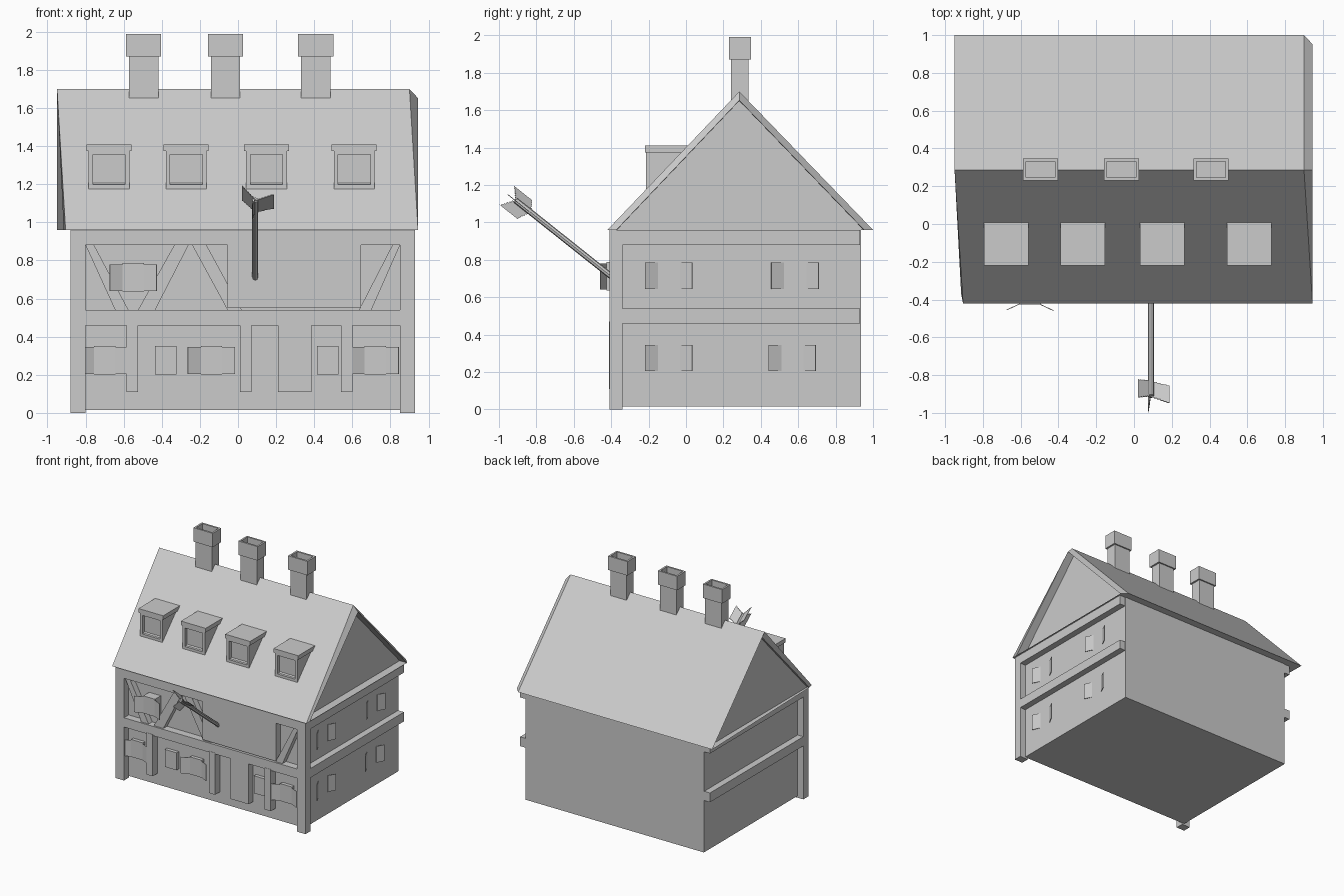
import bpy, bmesh
from mathutils import Vector

if "Cube" in bpy.data.objects:
    bpy.data.objects.remove(bpy.data.objects["Cube"])


def finish(name, bm):
    bmesh.ops.recalc_face_normals(bm, faces=bm.faces)
    me = bpy.data.meshes.new(name)
    bm.to_mesh(me)
    bm.free()
    ob = bpy.data.objects.new(name, me)
    bpy.context.collection.objects.link(ob)
    return ob


def loft(name, rings, hollow=None, rim=0.02, depth=0.04):
    """Skin closed rings; optionally recess the face pointing towards `hollow`."""
    bm = bmesh.new()
    vs = [[bm.verts.new(p) for p in r] for r in rings]
    n = len(rings[0])
    for a, b in zip(vs, vs[1:]):
        for i in range(n):
            j = (i + 1) % n
            bm.faces.new((a[i], a[j], b[j], b[i]))
    bm.faces.new(vs[0])
    bm.faces.new(vs[-1])
    if hollow:
        bmesh.ops.recalc_face_normals(bm, faces=bm.faces)
        bm.normal_update()
        f = max(bm.faces, key=lambda q: q.normal.dot(Vector(hollow)))
        bmesh.ops.inset_individual(bm, faces=[f], thickness=rim)
        d = Vector(hollow) * -depth
        ext = bmesh.ops.extrude_discrete_faces(bm, faces=[f])["faces"][0]
        bmesh.ops.translate(bm, verts=ext.verts, vec=d)
    return finish(name, bm)


def prism(name, pts, ext, **kw):
    e = Vector(ext)
    pts = [Vector(p) for p in pts]
    return loft(name, [pts, [p + e for p in pts]], **kw)


def box(name, x0, x1, y0, y1, z0, z1, **kw):
    return prism(name, [(x0, y0, z0), (x1, y0, z0), (x1, y1, z0), (x0, y1, z0)],
                 (0, 0, z1 - z0), **kw)


def shutter(hinge, tip, z0, z1):
    h, t = Vector((*hinge, z0)), Vector((*tip, z0))
    side = (t - h).cross(Vector((0, 0, 1))).normalized() * 0.004
    prism("shutter", [h, t, t + side, h + side], (0, 0, z1 - z0))


# Main walls
FRONT, RIGHT, LEFT = -0.345, 0.875, -0.825
box("walls", LEFT, RIGHT, FRONT, 0.935, 0.015, 0.96)

# Corner posts and belt beams
for x0, x1 in ((-0.88, -0.80), (0.85, 0.93)):
    box("corner_post", x0, x1, -0.41, -0.34, 0.0, 0.96)
    for z in (0.46, 0.88):
        box("side_beam", x0, x1, -0.41, 0.93, z, z + 0.08)
for z in (0.46, 0.88):
    box("front_beam", -0.80, 0.85, -0.41, -0.33, z, z + 0.08)

# Ground floor posts and door
for x in (-0.585, 0.01, 0.54):
    box("front_post", x, x + 0.06, -0.412, -0.34, 0.11, 0.47)
box("door", 0.21, 0.385, -0.405, -0.34, 0.11, 0.47)

# Upper floor diagonal braces: bottom x pair, top x pair
for b0, b1, t0, t1 in ((-0.645, -0.575, -0.80, -0.755), (-0.525, -0.435, -0.335, -0.26),
                       (-0.055, 0.02, -0.24, -0.165), (0.635, 0.70, 0.81, 0.85)):
    prism("brace", [(b0, -0.395, 0.54), (b1, -0.395, 0.54), (t1, -0.395, 0.88), (t0, -0.395, 0.88)],
          (0, 0.055, 0))
box("wall_panel", -0.055, 0.645, -0.405, -0.34, 0.55, 0.88)


# Front windows: left edge, bottom, face depth, shutters
for x, z, y, open_ in ((-0.755, 0.205, -0.375, True), (-0.435, 0.205, -0.375, False),
                       (-0.195, 0.205, -0.375, True), (0.415, 0.205, -0.375, False),
                       (0.665, 0.205, -0.375, True), (-0.605, 0.64, -0.425, True)):
    box("window", x, x + 0.112, y, -0.34, z - 0.003, z + 0.147)
    if open_:
        shutter((x, y), (x - 0.068, y - 0.032), z, z + 0.14)
        shutter((x + 0.112, y), (x + 0.18, y - 0.032), z, z + 0.14)

# Right side shutters around each window
for y, z in ((-0.15, 0.645), (0.525, 0.645), (-0.15, 0.205), (0.51, 0.205)):
    shutter((RIGHT, y), (RIGHT + 0.032, y - 0.068), z, z + 0.14)
    shutter((RIGHT, y + 0.12), (RIGHT + 0.032, y + 0.185), z, z + 0.14)


# Roof with skewed verges and recessed gables
def roof_ring(x_front, x_ridge, x_back, inset):
    return [(x_front, -0.42 + inset, 0.96), (x_ridge, 0.285, 1.70 - inset), (x_back, 1.0 - inset, 0.96)]


loft("roof", [roof_ring(-0.895, -0.895, -0.895, 0.05), roof_ring(-0.915, -0.915, -0.915, 0.048),
              roof_ring(-0.905, -0.95, -0.95, 0), roof_ring(0.945, 0.90, 0.90, 0),
              roof_ring(0.945, 0.945, 0.945, 0.048), roof_ring(0.875, 0.875, 0.875, 0.05)])

# Dormers with recessed windows
for x in (-0.677, -0.272, 0.15, 0.61):
    prism("dormer", [(x - 0.107, -0.215, 1.175), (x + 0.107, -0.215, 1.175),
                     (x + 0.107, -0.215, 1.38), (x - 0.107, -0.215, 1.38)],
          (0, 0.2, 0), hollow=(0, -1, 0), rim=0.032, depth=0.03)
    box("dormer_roof", x - 0.118, x + 0.118, -0.22, 0.01, 1.375, 1.41)

# Chimneys with hollow caps
for x in (-0.495, -0.066, 0.408):
    box("chimney", x - 0.077, x + 0.077, 0.24, 0.335, 1.6, 1.88)
    box("chimney_cap", x - 0.092, x + 0.092, 0.23, 0.347, 1.87, 1.99,
        hollow=(0, 0, 1), rim=0.022, depth=0.07)

# Arrow stuck in the front wall
base = Vector((0.09, -0.41, 0.72))
axis = Vector((0, -0.78, 0.62)).normalized()
up, side = Vector((0, 0.62, 0.78)).normalized(), Vector((1, 0, 0))
bm = bmesh.new()
bmesh.ops.create_cone(bm, cap_ends=True, segments=8, radius1=0.016, radius2=0.016, depth=0.7)
shaft = finish("arrow_shaft", bm)
shaft.rotation_mode = 'QUATERNION'
shaft.rotation_quaternion = axis.to_track_quat('Z', 'Y')
shaft.location = base + axis * 0.29

# Three swept fletching vanes with notched edges
for dx, du in ((-0.07, 0.052), (0.098, 0.0), (-0.012, -0.072)):
    out = side * dx + up * du
    n = 6
    low, high = [], []
    for i in range(n + 1):
        f = i / n
        for g in (max(f - 1 / n, 0), f):
            low.append(base + axis * (0.54 + 0.035 * g) + out * f)
            high.append(base + axis * (0.645 + 0.048 * g) + out * f)
    pts = low[1:] + high[:0:-1]
    prism("arrow_vane", pts, out.cross(axis).normalized() * 0.004)
